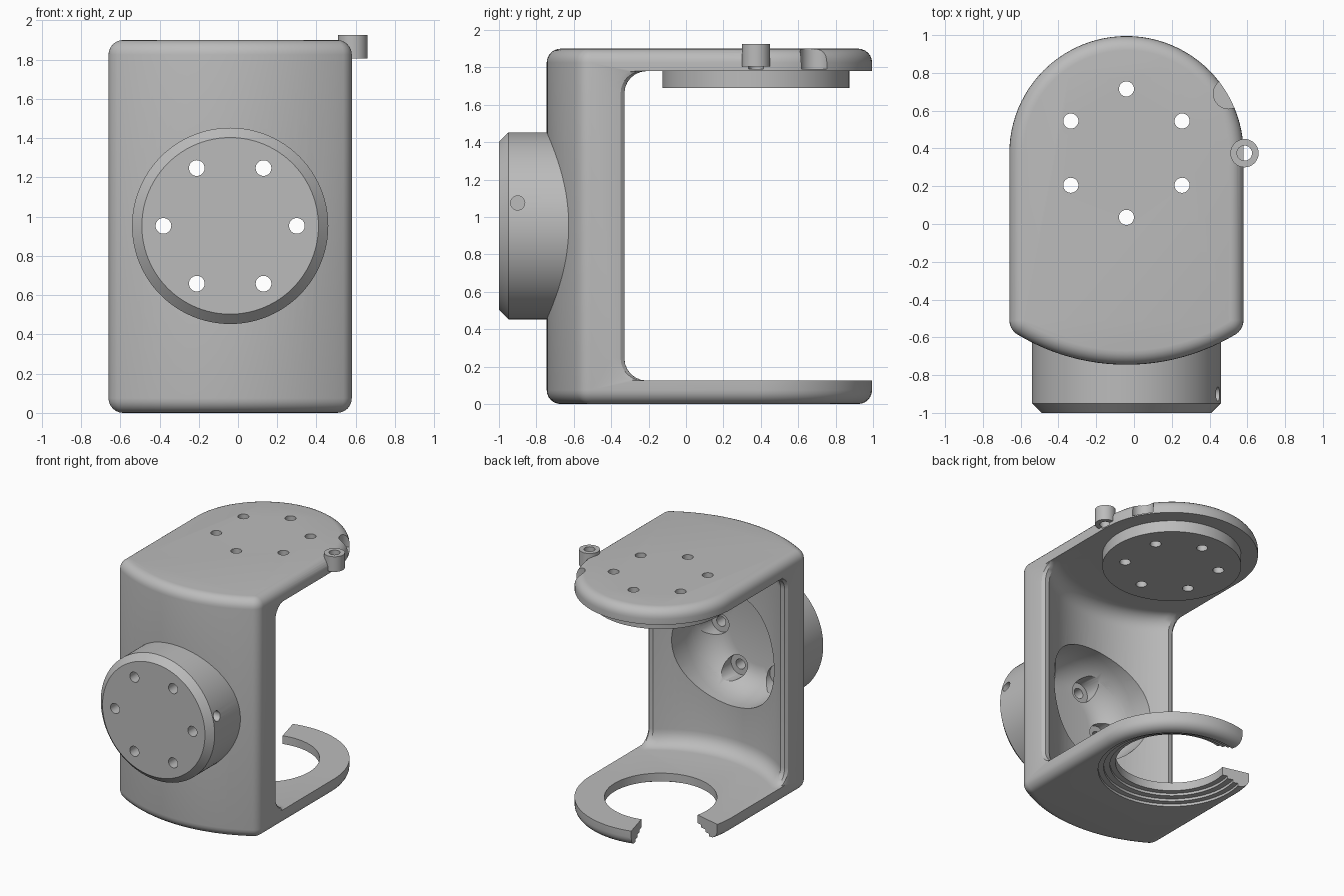
import bpy, bmesh
from math import sin, cos, pi, radians, sqrt, atan2

if "Cube" in bpy.data.objects:
    bpy.data.objects.remove(bpy.data.objects["Cube"])

CX, CY = -0.04, 0.375      # axis of the plates
HUB_Z = 0.953              # height of the hub axis
HALF_W, FRONT_R, WALL_R = 0.62, 1.12, 0.90
HEIGHT, FLOOR, CEIL = 1.90, 0.125, 1.78

grey = bpy.data.materials.new("plain grey")
grey.use_nodes = True
colour = (0.5, 0.5, 0.5, 1)
grey.diffuse_color = colour
grey.node_tree.nodes["Principled BSDF"].inputs["Base Color"].default_value = colour


def loft(name, sections):
    """Skin a stack of equal-length closed sections and cap both ends."""
    bm = bmesh.new()
    rings = [[bm.verts.new(p) for p in s] for s in sections]
    n = len(rings[0])
    for a, b in zip(rings, rings[1:]):
        for i in range(n):
            j = (i + 1) % n
            bm.faces.new((a[i], a[j], b[j], b[i]))
    bm.faces.new(rings[0])
    bm.faces.new(rings[-1])
    bmesh.ops.recalc_face_normals(bm, faces=bm.faces)
    mesh = bpy.data.meshes.new(name)
    bm.to_mesh(mesh)
    bm.free()
    mesh.materials.append(grey)
    ob = bpy.data.objects.new(name, mesh)
    bpy.context.scene.collection.objects.link(ob)
    return ob


def lathe(name, profile, u, v, axis="Z", n=32):
    """Turn a (radius, position) profile about an axis through u, v."""
    place = {"Z": lambda a, b, h: (a, b, h),
             "Y": lambda a, b, h: (a, h, b),
             "X": lambda a, b, h: (h, a, b)}[axis]
    return loft(name, [[place(u + r * cos(2 * pi * i / n), v + r * sin(2 * pi * i / n), h)
                        for i in range(n)] for r, h in profile])


def rod(name, r, lo, hi, u, v, axis="Z", n=32):
    return lathe(name, [(r, lo), (r, hi)], u, v, axis, n)


def arc(r, start, end, n, x=0, y=0):
    return [(x + r * cos(start + (end - start) * i / n),
             y + r * sin(start + (end - start) * i / n)) for i in range(n + 1)]


def outline(inset, z):
    """Footprint: round back, straight sides, bowed front, rounded corners."""
    c = 0.09
    x = HALF_W - c
    y = -sqrt((FRONT_R - c) ** 2 - x ** 2)
    a = atan2(y, x)
    pts = arc(HALF_W - inset, 0, pi, 48)
    pts += arc(c - inset, -pi, -pi - a, 8, -x, y)
    pts += arc(FRONT_R - inset, -pi - a, a, 24)[1:-1]
    pts += arc(c - inset, a, 0, 8, x, y)
    return [(CX + px, CY + py, z) for px, py in pts]


def opening(shift, z):
    """Footprint of the space inside: bowed wall with softened side edges."""
    lip = [(0.595, -0.705), (0.613, -0.725), (0.62, -0.765), (0.9, -0.765), (0.9, 1)]
    half = atan2(0.56, sqrt(WALL_R ** 2 - 0.56 ** 2))
    pts = arc(WALL_R, -pi / 2 - half, -pi / 2 + half, 24)
    pts += lip + [(-x, y) for x, y in reversed(lip)]
    return [(CX + x, CY + y + shift, z) for x, y in pts]


def cut(ob, cutters):
    for c in cutters:
        m = ob.modifiers.new("cut", "BOOLEAN")
        m.operation, m.solver, m.object = "DIFFERENCE", "EXACT", c
    dg = bpy.context.evaluated_depsgraph_get()
    mesh = bpy.data.meshes.new_from_object(ob.evaluated_get(dg))
    ob.modifiers.clear()
    ob.data = mesh


# Bracket body with rounded top and bottom rims
R = 0.075
steps = [i * pi / 12 for i in range(7)]
low = [(R * (1 - sin(t)), R * (1 - cos(t))) for t in steps]
body = loft("bracket_body", [outline(d, z) for d, z in low]
            + [outline(d, HEIGHT - z) for d, z in reversed(low)])

# Space between the plates, filleted where they meet the wall
F = 0.12
low = [(F * (1 - sin(t)), F * (1 - cos(t))) for t in steps]
space = loft("space_cutter", [opening(d, FLOOR + z) for d, z in low]
             + [opening(d, CEIL - z) for d, z in reversed(low)])

# Stepped ring seat and gap in the lower plate
seat = lathe("seat_cutter", [(0.53, -0.1), (0.53, 0.02), (0.49, 0.02), (0.49, 0.04),
                             (0.445, 0.04), (0.445, 0.06), (0.405, 0.06), (0.405, 0.4)],
             CX, CY, n=72)
wedge = [(0, 0)] + arc(1.2, radians(105), radians(166), 4)
gap = loft("gap_cutter", [[(CX + x, CY + y, z) for x, y in wedge] for z in (-0.1, 0.4)])

# Six bolt holes in the upper plate and in the hub
top_holes, hub_holes, counterbores = [], [], []
for i in range(6):
    a = i * pi / 3
    top_holes.append(rod("top_hole_cutter", 0.04, 1.5, 2.1,
                         CX + 0.34 * sin(a), CY + 0.34 * cos(a)))
    u, v = CX + 0.34 * cos(a), HUB_Z + 0.34 * sin(a)
    hub_holes.append(rod("hub_hole_cutter", 0.04, -1.1, -0.5, u, v, "Y"))
    counterbores.append(rod("counterbore_cutter", 0.083, -0.87, -0.25, u, v, "Y"))

# Dished recess behind the hub, and the set screw hole in its side
bowl = lathe("bowl_cutter", [(0.45, -0.2)]
             + [(0.25 + 0.2 * cos(t), -0.58 - 0.27 * sin(t)) for t in steps],
             CX, HUB_Z, "Y", 64)
set_screw = rod("set_screw_cutter", 0.038, 0.36, 0.7, -0.9, 1.075, "X")

# Edge pocket and post bore on the upper plate
pocket = rod("pocket_cutter", 0.08, 1.79, 2.1, 0.50, 0.69)
bore = rod("bore_cutter", 0.04, 1.79, 2.1, 0.585, CY)

# Hub, pad and post
hub = lathe("front_hub", [(0.45, -1), (0.5, -0.95), (0.5, -0.57)], CX, HUB_Z, "Y", 96)
pad = rod("top_pad", 0.5, 1.69, 1.79, CX, CY, n=96)
post = rod("side_post", 0.075, 1.805, 1.925, 0.585, CY)

cut(body, [space, seat, gap, bowl, pocket, bore] + counterbores + top_holes)
cut(hub, [bowl, set_screw] + counterbores + hub_holes)
cut(pad, top_holes)
cut(post, [bore])

for c in [space, seat, gap, bowl, set_screw, pocket, bore] + top_holes + hub_holes + counterbores:
    bpy.data.objects.remove(c)

# Smooth curved faces, keep real edges sharp
bpy.ops.object.select_all(action="DESELECT")
for ob in (body, hub, pad, post):
    ob.select_set(True)
bpy.context.view_layer.objects.active = body
bpy.ops.object.shade_smooth_by_angle(angle=radians(30))
